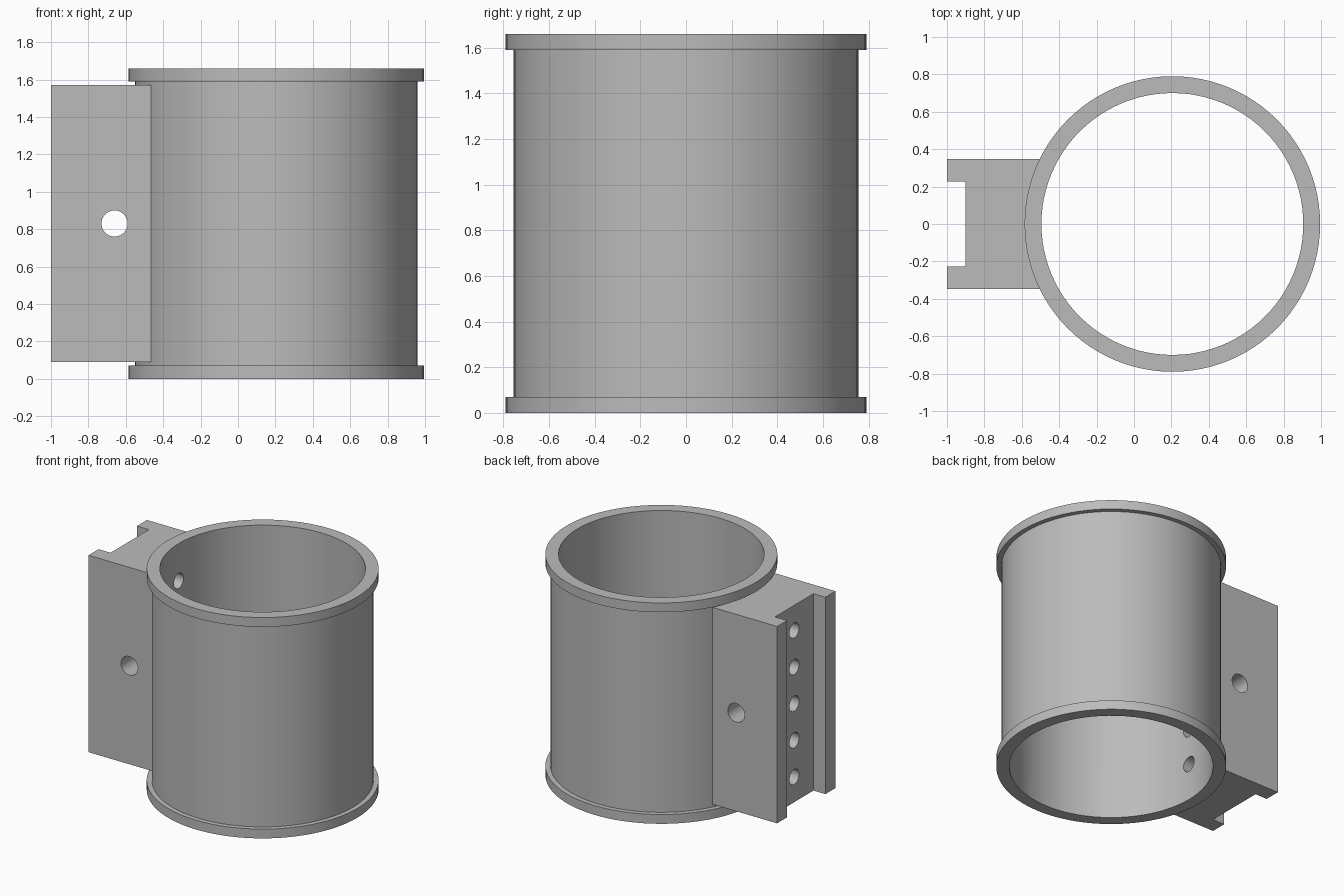
import bpy, bmesh, math
from mathutils import Matrix, Vector

if "Cube" in bpy.data.objects:
    bpy.data.objects.remove(bpy.data.objects["Cube"], do_unlink=True)

AXIS_X = 0.205          # centre line of the sleeve
HEIGHT = 1.66
BODY_R, FLANGE_R, BORE_R = 0.755, 0.79, 0.70
FLANGE_H = 0.07
MID_Z = HEIGHT / 2

grey = bpy.data.materials.new("plain grey")
grey.use_nodes = True
grey.diffuse_color = (0.5, 0.5, 0.5, 1)
grey.node_tree.nodes["Principled BSDF"].inputs["Base Color"].default_value = (0.5, 0.5, 0.5, 1)


def make_object(name, bm):
    bmesh.ops.recalc_face_normals(bm, faces=bm.faces)
    mesh = bpy.data.meshes.new(name)
    bm.to_mesh(mesh)
    bm.free()
    mesh.materials.append(grey)
    obj = bpy.data.objects.new(name, mesh)
    bpy.context.collection.objects.link(obj)
    return obj


def cylinder(name, radius, length, centre, axis="Z", sides=32):
    turn = {"X": Matrix.Rotation(math.pi / 2, 4, "Y"),
            "Y": Matrix.Rotation(math.pi / 2, 4, "X"),
            "Z": Matrix.Identity(4)}[axis]
    bm = bmesh.new()
    bmesh.ops.create_cone(bm, cap_ends=True, segments=sides, radius1=radius, radius2=radius,
                          depth=length, matrix=Matrix.Translation(centre) @ turn)
    return make_object(name, bm)


def lathe(name, profile, sides=96):
    bm = bmesh.new()
    verts = [bm.verts.new((r, 0, z)) for r, z in profile]
    edges = [bm.edges.new(pair) for pair in zip(verts, verts[1:])]
    bmesh.ops.spin(bm, geom=verts + edges, cent=(0, 0, 0), axis=(0, 0, 1),
                   angle=math.tau, steps=sides)
    bmesh.ops.remove_doubles(bm, verts=bm.verts, dist=0.0001)
    bmesh.ops.translate(bm, verts=bm.verts, vec=(AXIS_X, 0, 0))
    return make_object(name, bm)


def extrude_outline(name, outline, z0, z1):
    bm = bmesh.new()
    face = bm.faces.new([bm.verts.new((x, y, z0)) for x, y in outline])
    grown = bmesh.ops.extrude_face_region(bm, geom=[face])["geom"]
    bmesh.ops.translate(bm, vec=(0, 0, z1 - z0),
                        verts=[v for v in grown if isinstance(v, bmesh.types.BMVert)])
    return make_object(name, bm)


def combine(target, tool, operation):
    mod = target.modifiers.new(operation.lower(), "BOOLEAN")
    mod.operation, mod.solver, mod.object = operation, "EXACT", tool
    tool.hide_render = True
    graph = bpy.context.evaluated_depsgraph_get()
    result = bpy.data.meshes.new_from_object(target.evaluated_get(graph))
    target.modifiers.clear()
    target.data = result
    bpy.data.objects.remove(tool, do_unlink=True)


# Sleeve with a flange at each end
half = [(0, 0), (FLANGE_R, 0), (FLANGE_R, FLANGE_H), (BODY_R, FLANGE_H)]
sleeve = lathe("flanged_sleeve", half + [(r, HEIGHT - z) for r, z in reversed(half)])

# Mounting block with a vertical channel in its outer face
side = [(-0.3, 0.347), (-1, 0.347), (-1, 0.228), (-0.9, 0.228)]
block = extrude_outline("mounting_block", side + [(x, -y) for x, y in reversed(side)], 0.09, 1.57)
combine(sleeve, block, "UNION")

# Main bore
combine(sleeve, cylinder("bore_cutter", BORE_R, 3, Vector((AXIS_X, 0, MID_Z)), sides=96), "DIFFERENCE")

# Cross hole through the block
combine(sleeve, cylinder("cross_hole_cutter", 0.07, 2, Vector((-0.66, 0, MID_Z)), "Y"), "DIFFERENCE")

# Row of holes from the channel into the bore
for i in range(-2, 3):
    centre = Vector((-0.7, 0, MID_Z + i * 0.275))
    combine(sleeve, cylinder("channel_hole_cutter", 0.057, 1, centre, "X"), "DIFFERENCE")

bpy.ops.object.select_all(action="DESELECT")
sleeve.select_set(True)
bpy.context.view_layer.objects.active = sleeve
bpy.ops.object.shade_smooth_by_angle(angle=math.radians(30))
